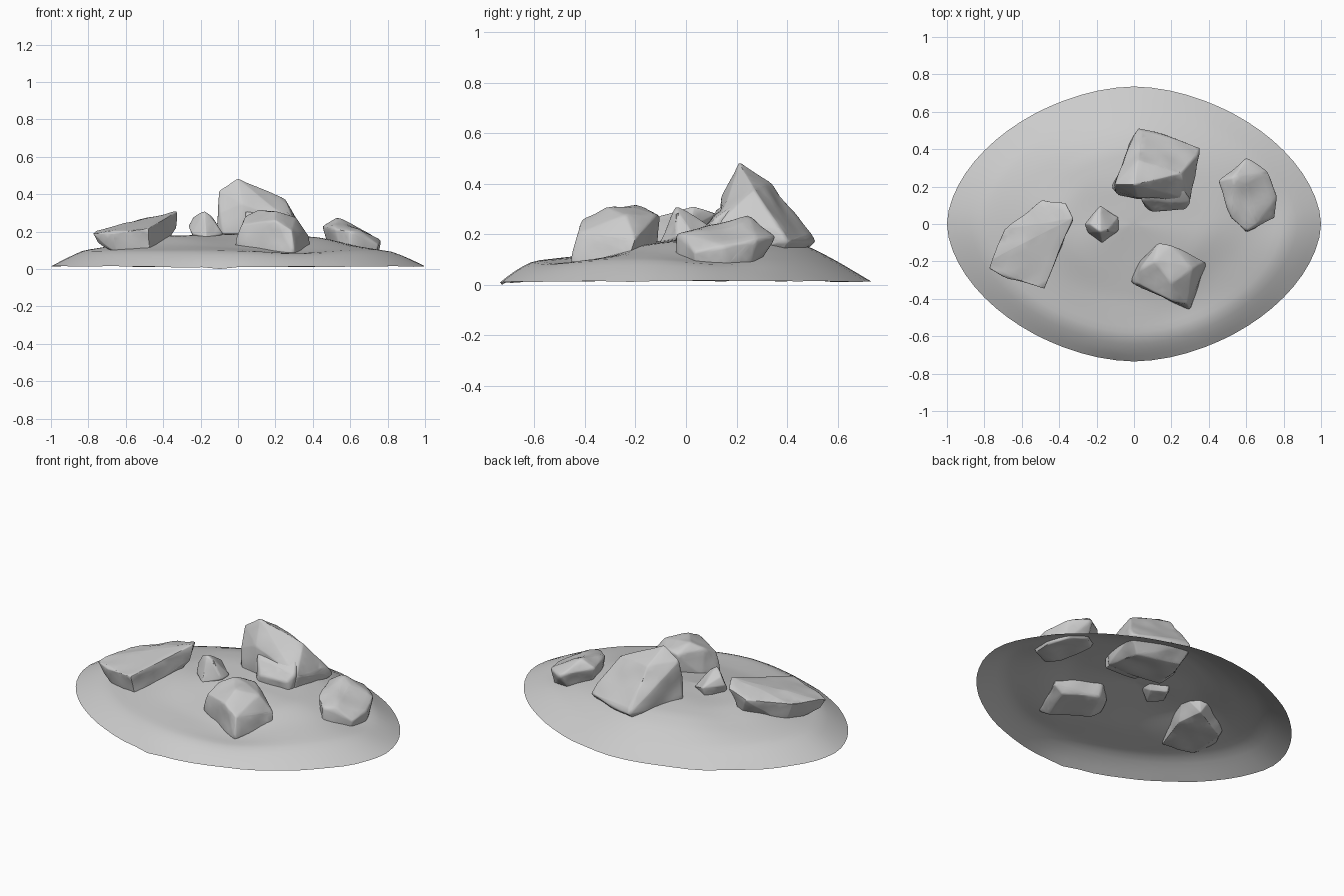
import bpy, bmesh, math
from mathutils import Vector, noise

if "Cube" in bpy.data.objects:
    bpy.data.objects.remove(bpy.data.objects["Cube"])


def finish(bm, name, angle):
    mesh = bpy.data.meshes.new(name)
    bm.to_mesh(mesh)
    bm.free()
    ob = bpy.data.objects.new(name, mesh)
    bpy.context.collection.objects.link(ob)
    bpy.ops.object.select_all(action='DESELECT')
    ob.select_set(True)
    bpy.context.view_layer.objects.active = ob
    bpy.ops.object.shade_smooth_by_angle(angle=math.radians(angle))
    return ob


def lerp_profile(prof, t):
    for (a, za), (b, zb) in zip(prof, prof[1:]):
        if t <= b:
            return za + (zb - za) * (t - a) / (b - a)
    return prof[-1][1]


# Mound: open-bottomed sheet, radial section differs front, side and back
FRONT = [(0, .185), (.3, .15), (.55, .115), (.82, .095), (.9, .065), (1, .012)]
SIDE = [(0, .185), (.4, .175), (.6, .135), (.83, .098), (.92, .055), (1, .015)]
BACK = [(0, .185), (.3, .19), (.55, .175), (.68, .145), (.82, .09), (1, .012)]
DIPS = [(.28, -.43, .025), (.74, .10, .022)]      # hollows beside two rocks
SEG, RINGS, N = 64, 24, 1.78


def mound_point(t, a):
    c, s = math.cos(a), math.sin(a)
    r = t * (abs(c) ** N + abs(s) ** N) ** (-1 / N)
    w = s * s
    z = (1 - w) * lerp_profile(SIDE, t) + w * lerp_profile(BACK if s > 0 else FRONT, t)
    p = Vector((r * c, r * s * .735, z))
    for x, y, d in DIPS:
        p.z -= d * math.exp(-((p.x - x) ** 2 + (p.y - y) ** 2) / .025) * (1 - t ** 8)
    p.z += .006 * noise.noise(p * 4) * (1 - t ** 4)
    if t == 1:
        p.z = max(0, p.z + .006 * noise.noise(p * 5))
        if abs(a - 4.6) < .05:
            p.z = 0
    return p


bm = bmesh.new()
top = bm.verts.new(mound_point(0, 0))
prev = None
for i in range(1, RINGS + 1):
    ring = [bm.verts.new(mound_point(i / RINGS, math.tau * j / SEG)) for j in range(SEG)]
    for j in range(SEG):
        k = (j + 1) % SEG
        bm.faces.new((prev[j], ring[j], ring[k], prev[k]) if prev else (top, ring[j], ring[k]))
    prev = ring
inner = [v for v in bm.verts if not v.is_boundary]
bmesh.ops.smooth_vert(bm, verts=inner, factor=.5, use_axis_z=True)
finish(bm, "mound", 60)


# Rocks: convex chunks from a few corners, edges worn and faces roughened
def rock(name, pts, wear=.022):
    bm = bmesh.new()
    for p in pts:
        bm.verts.new(p)
    hull = bmesh.ops.convex_hull(bm, input=bm.verts[:])
    junk = {g for g in hull['geom_interior'] + hull['geom_unused'] if isinstance(g, bmesh.types.BMVert)}
    bmesh.ops.delete(bm, geom=list(junk), context='VERTS')
    bmesh.ops.dissolve_limit(bm, angle_limit=math.radians(9), verts=bm.verts[:], edges=bm.edges[:])
    bmesh.ops.bevel(bm, geom=bm.edges[:], offset=wear * .5, segments=2, profile=.6,
                    affect='EDGES', clamp_overlap=True)
    bmesh.ops.triangulate(bm, faces=bm.faces[:])
    for _ in range(3):
        long = [e for e in bm.edges if e.calc_length() > .05]
        bmesh.ops.subdivide_edges(bm, edges=long, cuts=1)
        bmesh.ops.triangulate(bm, faces=bm.faces[:])
    bm.normal_update()
    for v in bm.verts:
        v.co += v.normal * (.010 * noise.noise(v.co * 9))
    bmesh.ops.recalc_face_normals(bm, faces=bm.faces[:])
    return finish(bm, name, 50)


rock("tall_rock", [
    (-.105, .21, .42), (0, .21, .485), (.05, .23, .43), (.25, .27, .38), (.29, .28, .31),
    (.02, .34, .40), (.02, .52, .17), (.04, .50, .20), (.36, .41, .17), (.34, .36, .22),
    (-.115, .20, .18), (-.10, .17, .30), (.02, .14, .35), (-.06, .15, .12),
    (.03, .13, .12), (.29, .12, .12), (.30, .13, .24), (.02, .42, .09), (.28, .36, .09)])
rock("tall_rock_ledge", [
    (.04, .12, .30), (.10, .07, .22), (.27, .08, .22), (.30, .12, .26), (.25, .2, .32),
    (.03, .22, .34), (.06, .08, .13), (.28, .08, .12), (.29, .22, .12), (.05, .22, .12)])
rock("left_slab", [
    (-.78, -.24, .19), (-.76, -.19, .205), (-.70, -.03, .22), (-.57, .05, .235),
    (-.49, .125, .25), (-.37, .11, .28),
    (-.33, .03, .305), (-.33, .01, .22), (-.41, -.11, .25), (-.48, -.345, .215), (-.67, -.29, .19),
    (-.75, -.22, .14), (-.65, -.27, .085), (-.47, -.32, .095), (-.39, -.08, .10),
    (-.42, .07, .11), (-.64, -.03, .08)])
rock("front_rock", [
    (.20, -.20, .31), (.11, -.20, .315), (.04, -.24, .28), (.13, -.10, .27), (.2, -.11, .28),
    (.31, -.24, .275), (.38, -.20, .18), (.39, -.22, .12), (.30, -.46, .08), (.29, -.435, .21),
    (.2, -.41, .26), (.2, -.32, .305), (.02, -.32, .24), (-.02, -.31, .12), (.03, -.2, .13),
    (.06, -.30, .07), (.27, -.41, .055), (.33, -.22, .075), (.13, -.13, .09)])
rock("right_rock", [
    (.45, .23, .23), (.53, .25, .275), (.60, .22, .245), (.60, .355, .19), (.72, .28, .18),
    (.76, .15, .15), (.755, .03, .13), (.66, .00, .20), (.60, -.04, .20), (.52, .03, .215),
    (.60, -.04, .10), (.74, .03, .07), (.75, .15, .07), (.70, .26, .075),
    (.58, .30, .10), (.48, .21, .12), (.54, .02, .10)])
rock("small_rock", [
    (-.265, 0, .23), (-.235, 0, .275), (-.18, -.04, .31), (-.145, -.03, .28), (-.18, .10, .23),
    (-.08, .04, .19), (-.08, -.04, .19), (-.17, -.105, .17), (-.25, -.05, .19),
    (-.24, -.03, .15), (-.16, -.08, .14), (-.10, .02, .15), (-.18, .07, .15)], .014)
